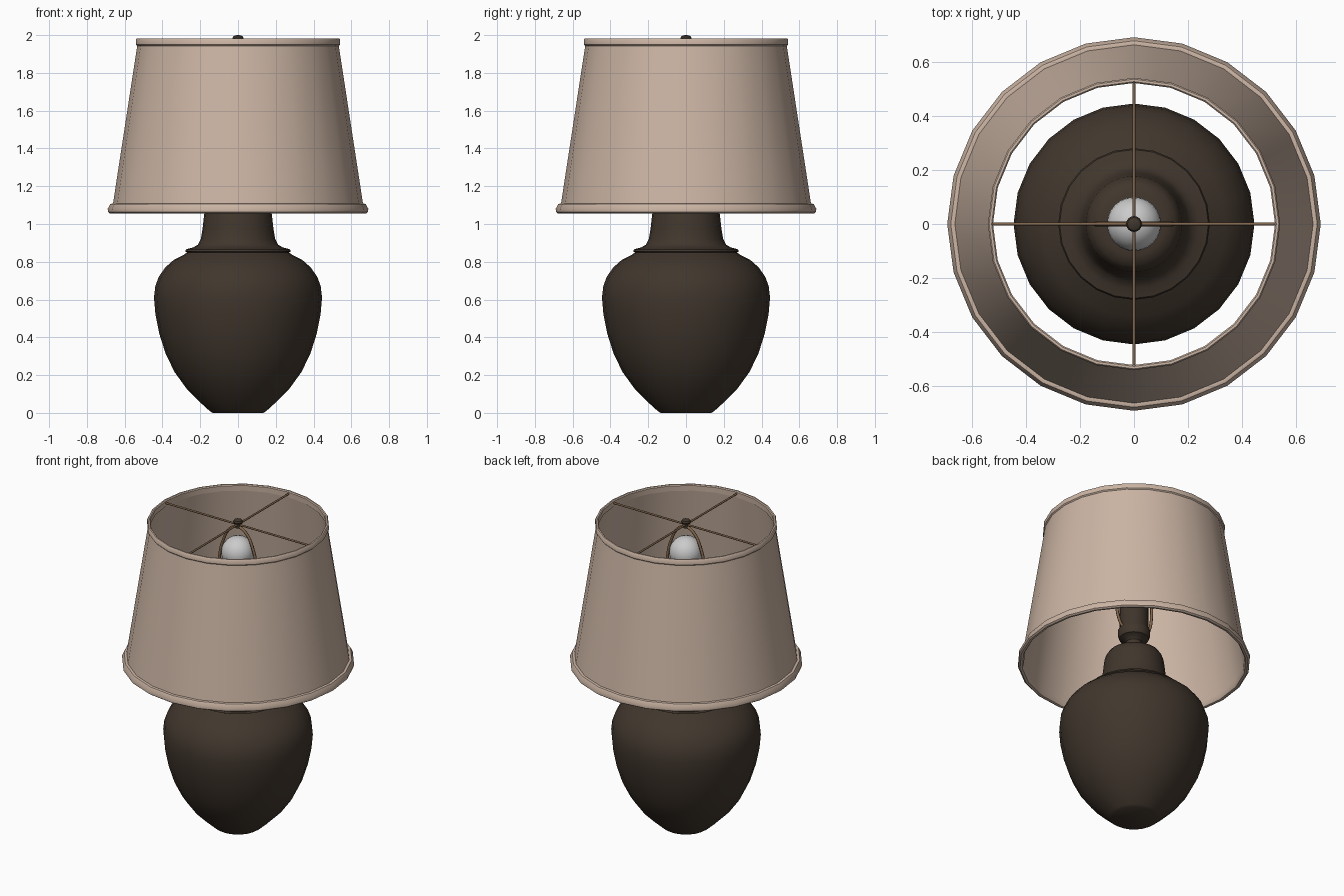
import bpy, bmesh, math
from math import sin, cos, pi

if "Cube" in bpy.data.objects:
    bpy.data.objects.remove(bpy.data.objects["Cube"])


def material(name, rgb):
    m = bpy.data.materials.new(name)
    m.diffuse_color = (*rgb, 1)
    m.use_nodes = True
    m.node_tree.nodes["Principled BSDF"].inputs["Base Color"].default_value = m.diffuse_color
    return m


CERAMIC = material("dark_ceramic", (0.052, 0.037, 0.026))
LINEN = material("linen", (0.60, 0.46, 0.37))
BRONZE = material("bronze", (0.22, 0.13, 0.07))


def lathe(name, profile, mat=None, sides=24, closed=False, angle=40):
    """Revolve (radius, z) points around z; radius 0 becomes a pole."""
    bm = bmesh.new()
    rings = []
    for r, z in profile:
        if r == 0:
            rings.append([bm.verts.new((0, 0, z))] * sides)
        else:
            rings.append([bm.verts.new((r * cos(2 * pi * i / sides), r * sin(2 * pi * i / sides), z))
                          for i in range(sides)])
    pairs = list(zip(rings, rings[1:]))
    if closed:
        pairs.append((rings[-1], rings[0]))
    for a, b in pairs:
        for i in range(sides):
            j = (i + 1) % sides
            bm.faces.new(dict.fromkeys((a[i], a[j], b[j], b[i])))
    bmesh.ops.recalc_face_normals(bm, faces=bm.faces)
    me = bpy.data.meshes.new(name)
    bm.to_mesh(me)
    bm.free()
    ob = bpy.data.objects.new(name, me)
    bpy.context.collection.objects.link(ob)
    if mat:
        me.materials.append(mat)
    bpy.ops.object.select_all(action='DESELECT')
    ob.select_set(True)
    bpy.context.view_layer.objects.active = ob
    bpy.ops.object.shade_smooth_by_angle(angle=math.radians(angle))
    return ob


def wire(name, points, radius, mat, smooth=False):
    """Round wire through points."""
    cu = bpy.data.curves.new(name, 'CURVE')
    cu.dimensions = '3D'
    cu.bevel_depth = radius
    cu.bevel_resolution = 2
    cu.use_fill_caps = True
    if smooth:
        sp = cu.splines.new('BEZIER')
        sp.bezier_points.add(len(points) - 1)
        for bp, p in zip(sp.bezier_points, points):
            bp.co = p
            bp.handle_left_type = bp.handle_right_type = 'AUTO'
        sp.resolution_u = 6
    else:
        sp = cu.splines.new('POLY')
        sp.points.add(len(points) - 1)
        for sp_pt, p in zip(sp.points, points):
            sp_pt.co = (*p, 1)
    cu.materials.append(mat)
    ob = bpy.data.objects.new(name, cu)
    bpy.context.collection.objects.link(ob)
    return ob


# Urn-shaped body with stepped shoulder and neck
lathe("body", [(0, 0), (0.135, 0), (0.15, 0.01), (0.205, 0.06), (0.27, 0.125), (0.335, 0.215),
               (0.382, 0.31), (0.417, 0.42), (0.437, 0.52), (0.445, 0.61), (0.438, 0.67),
               (0.42, 0.72), (0.385, 0.77), (0.34, 0.81), (0.285, 0.838), (0.27, 0.85),
               (0.28, 0.855), (0.275, 0.866), (0.24, 0.875), (0.212, 0.89), (0.197, 0.92),
               (0.187, 0.98), (0.178, 1.06), (0.17, 1.09), (0.152, 1.118), (0.115, 1.13), (0, 1.13)],
      CERAMIC)

# Stem and bulb socket
lathe("socket", [(0, 1.12), (0.065, 1.12), (0.05, 1.15), (0.047, 1.20), (0.06, 1.215),
                 (0.088, 1.225), (0.095, 1.245), (0.095, 1.28), (0.085, 1.295),
                 (0.085, 1.45), (0.07, 1.48), (0, 1.48)], CERAMIC)

# Bulb
lathe("bulb", [(0, 1.45), (0.045, 1.45), (0.045, 1.53), (0.055, 1.60), (0.075, 1.68)]
      + [(0.1 * cos(a), 1.785 + 0.1 * sin(a)) for a in (i * pi / 12 for i in range(-3, 6))]
      + [(0, 1.885)])

# Lampshade shell
lathe("shade", [(0.666, 1.08), (0.531, 1.96), (0.523, 1.96), (0.657, 1.08)], LINEN, closed=True)

# Rolled trims on both shade edges
lathe("top_trim", [(0.533, 1.943), (0.540, 1.95), (0.540, 1.977), (0.535, 1.983),
                   (0.526, 1.983), (0.521, 1.977), (0.522, 1.943)], LINEN, closed=True)
lathe("bottom_trim", [(0.667, 1.108), (0.677, 1.105), (0.690, 1.08), (0.688, 1.063), (0.678, 1.056),
                      (0.664, 1.058), (0.656, 1.07), (0.654, 1.105)], LINEN, closed=True)

# Four-arm spider holding the shade
for axis, (x, y) in {"x": (1, 0), "y": (0, 1)}.items():
    wire("spider_" + axis, [(-0.527 * x, -0.527 * y, 1.965), (0.527 * x, 0.527 * y, 1.965)],
         0.006, BRONZE)

# Harp loop around the bulb
half = [(0.08, 1.27), (0.115, 1.32), (0.138, 1.5), (0.138, 1.68), (0.105, 1.84), (0.05, 1.93)]
wire("harp", [(-x, 0, z) for x, z in half] + [(0, 0, 1.95)] + [(x, 0, z) for x, z in half[::-1]],
     0.009, BRONZE, smooth=True)

# Finial knob
lathe("finial", [(0, 1.945), (0.016, 1.945), (0.016, 1.97), (0.026, 1.975), (0.029, 1.984),
                 (0.024, 1.994), (0.012, 1.999), (0, 2.0)], CERAMIC, sides=16)
